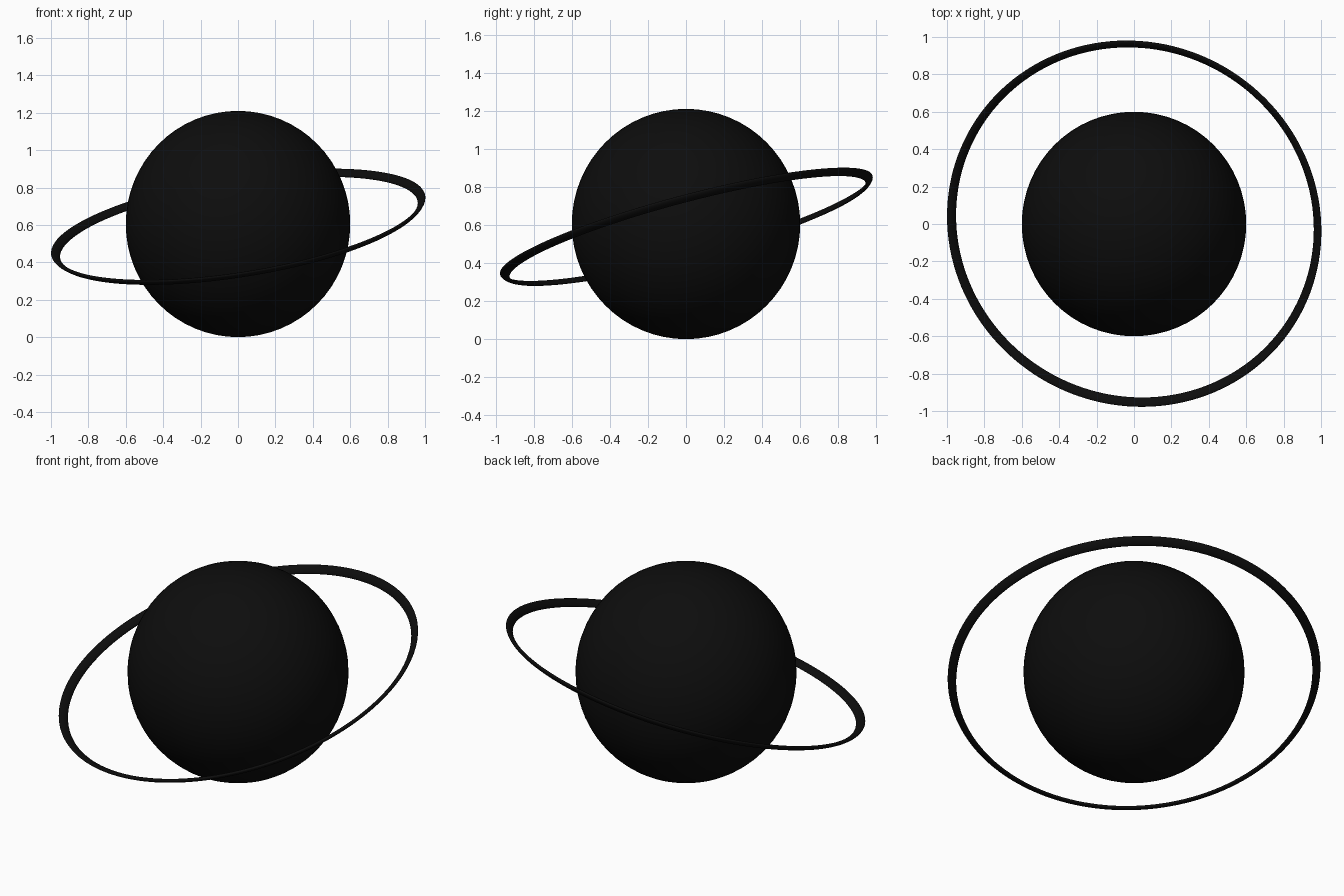
import bpy, bmesh, math
from mathutils import Vector

cube = bpy.data.objects.get("Cube")
if cube:
    bpy.data.objects.remove(cube, do_unlink=True)

# Single near-black colour
black = bpy.data.materials.new("near_black")
black.use_nodes = True
colour = (0.004, 0.004, 0.004, 1)
black.diffuse_color = colour
black.node_tree.nodes["Principled BSDF"].inputs["Base Color"].default_value = colour


def add_part(name, bm, location):
    bmesh.ops.recalc_face_normals(bm, faces=bm.faces[:])
    for face in bm.faces:
        face.smooth = True
    mesh = bpy.data.meshes.new(name)
    bm.to_mesh(mesh)
    bm.free()
    mesh.materials.append(black)
    obj = bpy.data.objects.new(name, mesh)
    bpy.context.collection.objects.link(obj)
    obj.location = location
    return obj


# Planet ball
CENTRE = Vector((0, 0, 0.605))
bm = bmesh.new()
bmesh.ops.create_uvsphere(bm, u_segments=64, v_segments=32, radius=0.6)
bmesh.ops.scale(bm, vec=(1, 1, 1.008), verts=bm.verts[:])
add_part("planet", bm, CENTRE)

# Thin tilted ring: a slanted oval section flaring outward and up, spun round
SIDES, STEPS = 16, 144
RADIUS, HALF_WIDTH, HALF_HEIGHT, SLANT = 0.99, 0.0225, 0.018, 0.8
bm = bmesh.new()
section = []
for i in range(SIDES):
    t = math.tau * i / SIDES
    section.append(bm.verts.new((RADIUS + HALF_WIDTH * math.cos(t), 0,
                                 HALF_HEIGHT * math.sin(t + SLANT))))
edges = [bm.edges.new((section[i - 1], section[i])) for i in range(SIDES)]
bmesh.ops.spin(bm, geom=section + edges, cent=(0, 0, 0), axis=(0, 0, 1),
               angle=math.tau, steps=STEPS, use_merge=True)
bmesh.ops.remove_doubles(bm, verts=bm.verts[:], dist=0.0001)

axis = Vector((-0.152, -0.254, 0.955)).normalized()
ring = add_part("ring", bm, CENTRE - axis * 0.02)
ring.rotation_mode = 'QUATERNION'
ring.rotation_quaternion = axis.to_track_quat('Z', 'Y')
